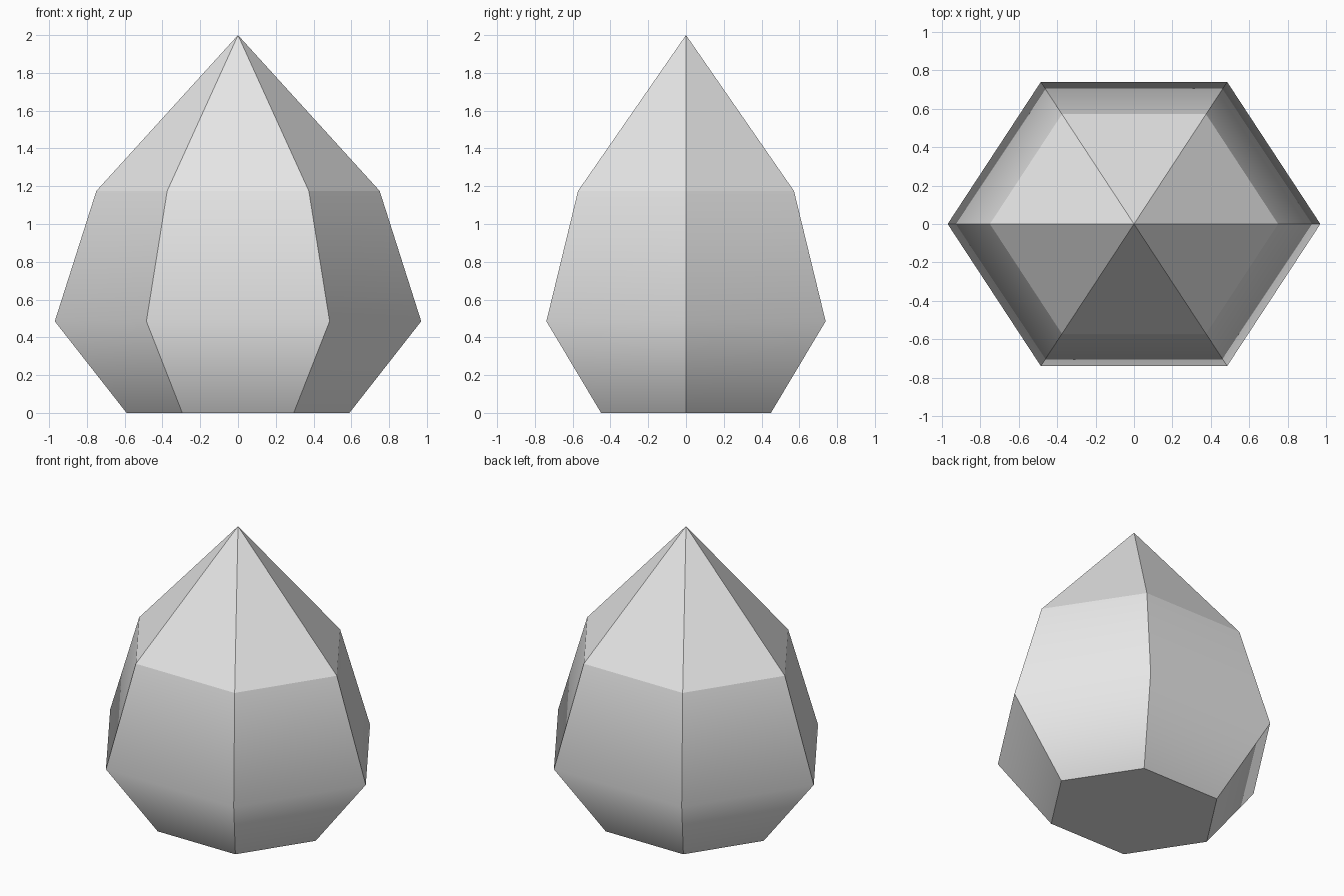
import bpy
import bmesh
from math import cos, sin, pi

default = bpy.data.objects.get("Cube")
if default:
    bpy.data.objects.remove(default, do_unlink=True)

SIDES = 6
DEPTH = 0.88                                       # squash front to back
RINGS = [(0.59, 0.0), (0.97, 0.485), (0.75, 1.175)]  # radius, height
TIP = 2.0

# Plain grey material
grey = bpy.data.materials.new("light_grey")
grey.use_nodes = True
colour = (0.8, 0.8, 0.8, 1.0)
grey.diffuse_color = colour
grey.node_tree.nodes["Principled BSDF"].inputs["Base Color"].default_value = colour

# Six-sided drop: stacked rings closed by a base and a pointed cap
bm = bmesh.new()
rings = [[bm.verts.new((r * cos(2 * pi * i / SIDES),
                        r * sin(2 * pi * i / SIDES) * DEPTH, z))
          for i in range(SIDES)] for r, z in RINGS]
apex = bm.verts.new((0, 0, TIP))
bm.faces.new(rings[0][::-1])
for i in range(SIDES):
    j = (i + 1) % SIDES
    for low, high in zip(rings, rings[1:]):
        side = bm.faces.new((low[i], low[j], high[j], high[i]))
        side.smooth = True
    bm.faces.new((rings[-1][i], rings[-1][j], apex))

# Only the widest ring is rounded; every other edge stays crisp
belly = set(rings[1])
for edge in bm.edges:
    edge.smooth = all(v in belly for v in edge.verts)
bm.normal_update()

mesh = bpy.data.meshes.new("faceted_drop")
bm.to_mesh(mesh)
bm.free()
mesh.materials.append(grey)
drop = bpy.data.objects.new("faceted_drop", mesh)
bpy.context.scene.collection.objects.link(drop)

# Larger faces lead the shading across the belly
weighted = drop.modifiers.new("belly_shading", "WEIGHTED_NORMAL")
weighted.mode = "FACE_AREA_WITH_ANGLE"
weighted.keep_sharp = True
